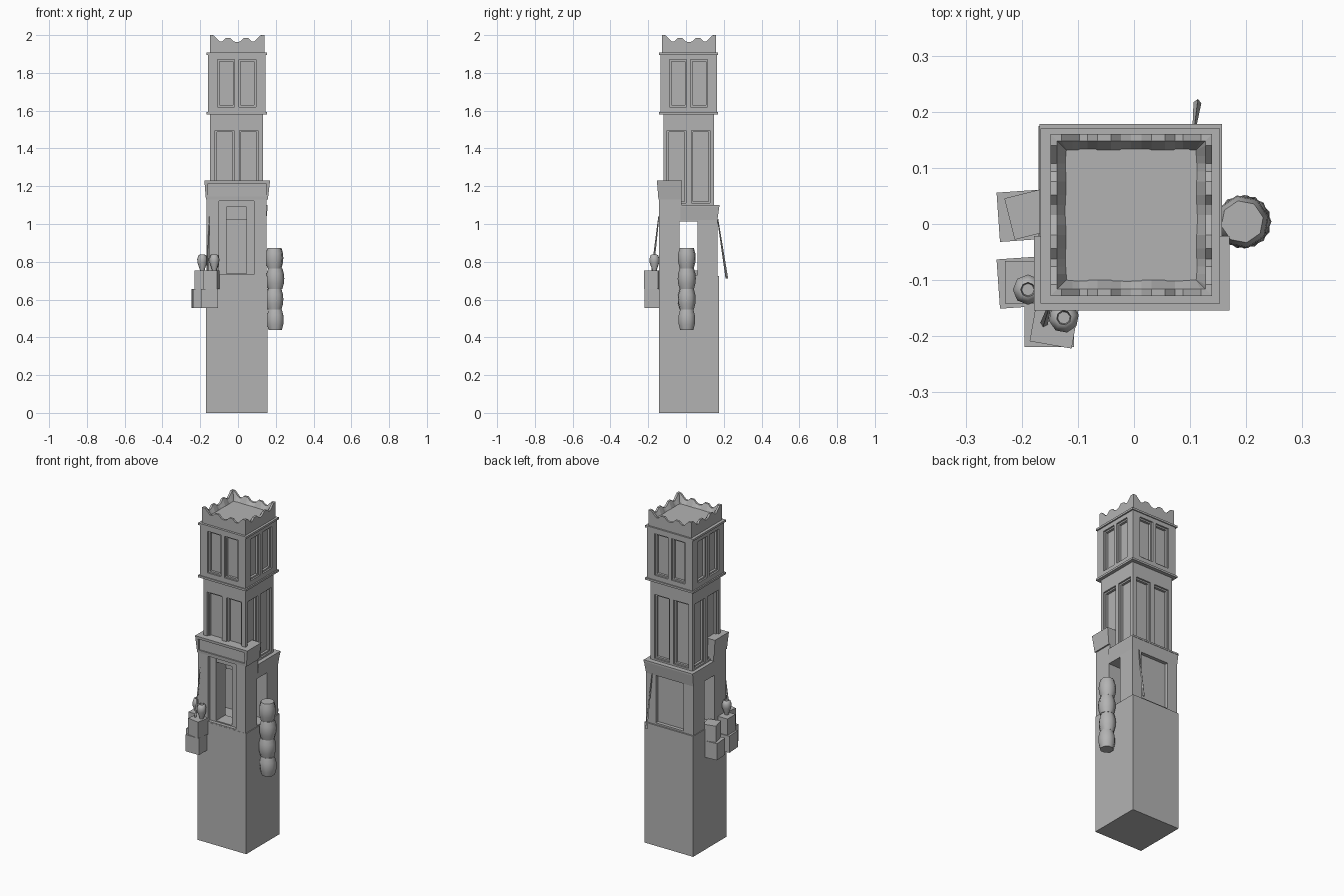
import bpy, bmesh, math
from mathutils import Vector, Matrix

if "Cube" in bpy.data.objects:
    bpy.data.objects.remove(bpy.data.objects["Cube"])

stone = bpy.data.materials.new("stone_grey")
stone.use_nodes = True
grey = (0.45, 0.45, 0.45, 1)
stone.diffuse_color = grey
stone.node_tree.nodes["Principled BSDF"].inputs["Base Color"].default_value = grey

CX, CY = -0.007, 0.014  # tower axis


def finish(name, bm, smooth=False):
    bmesh.ops.recalc_face_normals(bm, faces=bm.faces[:])
    mesh = bpy.data.meshes.new(name)
    bm.to_mesh(mesh)
    bm.free()
    mesh.materials.append(stone)
    ob = bpy.data.objects.new(name, mesh)
    bpy.context.collection.objects.link(ob)
    if smooth:
        bpy.ops.object.select_all(action='DESELECT')
        ob.select_set(True)
        bpy.context.view_layer.objects.active = ob
        bpy.ops.object.shade_smooth_by_angle(angle=math.radians(50))
    return ob


def block(name, x, y, z, flare=(0, 0, 0, 0)):
    """Box from ranges; flare moves the top edges (left, right, front, back) outward."""
    bm = bmesh.new()
    bmesh.ops.create_cube(bm, size=1)
    for v in bm.verts:
        top = v.co.z > 0
        dx = flare[1] if v.co.x > 0 else -flare[0]
        dy = flare[3] if v.co.y > 0 else -flare[2]
        v.co = (x[v.co.x > 0] + dx * top, y[v.co.y > 0] + dy * top, z[top])
    return finish(name, bm)


def cut(ob, x, y, z):
    cutter = block("cutter", x, y, z)
    cutter.hide_render = True
    mod = ob.modifiers.new("cut", 'BOOLEAN')
    mod.operation, mod.solver, mod.object = 'DIFFERENCE', 'EXACT', cutter
    bpy.context.view_layer.objects.active = ob
    bpy.ops.object.modifier_apply(modifier=mod.name)
    bpy.data.objects.remove(cutter)


def around(c, h):
    return (c - h, c + h)


def storey(name, hx, hy, z, win_z, gap, width):
    """Square storey with a pair of stepped window recesses on each side."""
    ob = block(name, around(CX, hx), around(CY, hy), z)
    for inset, depth in ((0, 0.01), (0.009, 0.024)):
        wz = (win_z[0] + inset, win_z[1] - inset)
        half = width / 2 - inset
        for side in (-1, 1):
            for s in (-1, 1):
                u = s * (gap + width / 2)
                cut(ob, around(CX + u, half), around(CY + side * hy, depth), wz)
                cut(ob, around(CX + side * hx, depth), around(CY + u, half), wz)
    return ob


# Plinth
block("tower_base", (-0.17, 0.155), (-0.143, 0.175), (0, 0.725))

# Ground room: open from side to side, doorway in front, panel at the back
room = block("entrance_storey", (-0.166, 0.15), (-0.142, 0.166), (0.72, 1.13))
cut(room, (-0.5, 0.5), (-0.025, 0.5), (1.095, 1.5))
cut(room, (-0.5, 0.5), (-0.035, 0.062), (0.73, 1.012))
cut(room, (-0.1, 0.085), (-0.3, -0.122), (0.732, 1.122))
cut(room, (-0.06, 0.045), (-0.3, 0.061), (0.738, 1.108))
cut(room, (-0.1, 0.085), (0.145, 0.3), (0.735, 1.04))

# Flared cornice and lip over sides and back
block("cornice", (-0.166, 0.15), (-0.03, 0.166), (1.02, 1.09), (0.002, 0.007, 0, 0.01))
block("cornice_lip", (-0.168, 0.157), (-0.03, 0.178), (1.09, 1.1))

# Sign board over the doorway
sign = block("front_band", (-0.17, 0.158), (-0.146, -0.025), (1.13, 1.23),
             (0.008, 0.012, 0.008, 0.004))
cut(sign, (-0.158, 0.147), (-0.3, -0.14), (1.146, 1.214))

# Window storeys
storey("middle_storey", 0.14, 0.134, (1.09, 1.585), (1.11, 1.495), 0.014, 0.1)
storey("upper_storey", 0.152, 0.15, (1.58, 1.905), (1.62, 1.87), 0.011, 0.09)
for name, z in (("lower_moulding", 1.58), ("upper_moulding", 1.895)):
    block(name, around(CX, 0.16), around(CY, 0.156), (z, z + 0.012))

# Roof and wavy parapet
block("roof", around(CX, 0.13), around(CY, 0.13), (1.9, 1.945))
half_wave = [(0.144, 2.0), (0.124, 1.999), (0.105, 1.98), (0.092, 1.967), (0.078, 1.967),
             (0.06, 1.984), (0.036, 1.985), (0.018, 1.967), (0, 1.962)]
wave = half_wave + [(-u, z) for u, z in half_wave[-2::-1]]
H = 0.144
bm = bmesh.new()
for k in range(4):
    turn = Matrix.Translation((CX + 0.002, CY + 0.002, 0)) @ Matrix.Rotation(k * math.pi / 2, 4, 'Z')
    cols = []
    for u, z in wave:
        ring = []
        for off, h in ((0, 1.9), (0, z), (0.012, z), (0.03, 1.94)):
            lim = H - off
            ring.append(bm.verts.new(turn @ Vector((max(-lim, min(lim, u)), -lim, h))))
        cols.append(ring)
    for a, b in zip(cols, cols[1:]):
        for i in range(3):
            quad = [a[i], a[i + 1], b[i + 1], b[i]]
            bm.faces.new(quad)
bmesh.ops.remove_doubles(bm, verts=bm.verts[:], dist=0.0001)
finish("parapet", bm)


def lathe(name, pos, profile, turn=0.0, sides=8):
    bm = bmesh.new()
    rings = []
    for r, z in profile:
        rings.append([bm.verts.new((pos[0] + r * math.cos(turn + math.tau * i / sides),
                                    pos[1] + r * math.sin(turn + math.tau * i / sides),
                                    pos[2] + z)) for i in range(sides)])
    for a, b in zip(rings, rings[1:]):
        for i in range(sides):
            j = (i + 1) % sides
            bm.faces.new((a[i], a[j], b[j], b[i]))
    bm.faces.new(rings[0])
    bm.faces.new(rings[-1])
    return finish(name, bm, True)


# Stack of barrels on the left side
barrel = [(0.038, 0), (0.046, 0.03), (0.048, 0.055), (0.046, 0.08), (0.038, 0.109)]
for i in range(4):
    lathe(f"barrel_{i + 1}", (0.195 + 0.002 * (-1) ** i, 0.004, 0.438 + 0.109 * i), barrel, 0.39 + 0.2 * i)


def crate(name, x, y, z, size, height, angle):
    bm = bmesh.new()
    bmesh.ops.create_cube(bm, size=1, matrix=Matrix.Translation((x, y, z + height / 2))
                          @ Matrix.Rotation(math.radians(angle), 4, 'Z')
                          @ Matrix.Diagonal((size, size, height, 1)))
    finish(name, bm)


# Crate stacks on the right side and the front right corner
stacks = [("side", -0.198, 0.015, 4, -0.185, 0.018, 14),
          ("corner", -0.198, -0.104, 4, -0.192, -0.104, 0),
          ("front", -0.151, -0.175, 0, -0.142, -0.178, -10)]
for name, x, y, a, x2, y2, a2 in stacks:
    crate(name + "_lower_crate", x, y, 0.555, 0.088, 0.1, a)
    crate(name + "_upper_crate", x2, y2, 0.655, 0.076, 0.098, a2)

# Vases on the crates
vase = [(0.012, 0), (0.014, 0.012), (0.026, 0.045), (0.027, 0.065), (0.02, 0.085),
        (0.013, 0.088), (0.011, 0.075)]
lathe("corner_vase", (-0.189, -0.117, 0.75), vase)
lathe("front_vase", (-0.125, -0.167, 0.75), vase, 0.2)


# Leaning poles
def pole(name, foot, tip):
    d = Vector(tip) - Vector(foot)
    bm = bmesh.new()
    bmesh.ops.create_cone(bm, cap_ends=True, segments=4, radius1=0.007, radius2=0.003, depth=d.length,
                          matrix=Matrix.Translation((Vector(tip) + Vector(foot)) / 2)
                          @ d.to_track_quat('Z', 'Y').to_matrix().to_4x4())
    finish(name, bm)


pole("front_pole", (-0.161, -0.18, 0.73), (-0.15, -0.144, 1.04))
pole("back_pole", (0.113, 0.216, 0.712), (0.107, 0.168, 1.025))
